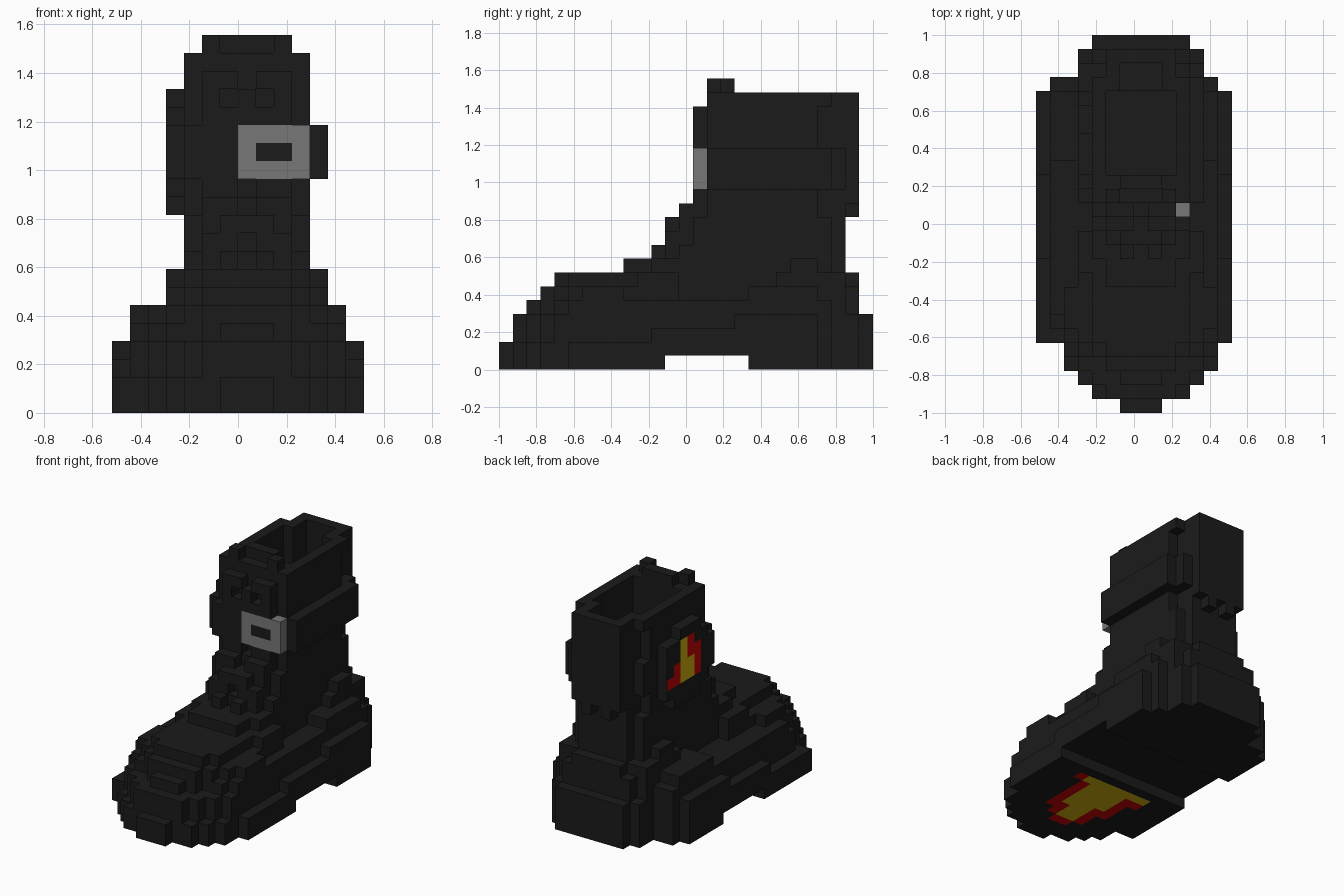
import bpy
import bmesh
from mathutils import Vector

V = 2 / 27                        # edge of one block
ORIGIN = Vector((7, 13.5, 0))     # grid point that becomes the world origin

cube = bpy.data.objects.get("Cube")
if cube:
    bpy.data.objects.remove(cube)


def make_material(name, colour):
    mat = bpy.data.materials.new(name)
    mat.use_nodes = True
    mat.diffuse_color = (*colour, 1)
    mat.node_tree.nodes["Principled BSDF"].inputs["Base Color"].default_value = (*colour, 1)
    return mat


BLACK, GREY, RED, YELLOW = range(4)
materials = [
    make_material("black leather", (0.011, 0.011, 0.011)),
    make_material("grey metal", (0.185, 0.185, 0.185)),
    make_material("flame red", (0.55, 0.001, 0.001)),
    make_material("flame yellow", (0.62, 0.42, 0.004)),
]

cells = {}                        # block position -> part name


def span(x, y, z):
    return [(i, j, k) for i in range(*x) for j in range(*y) for k in range(*z)]


def fill(part, x, y, z):
    for c in span(x, y, z):
        cells[c] = part


def carve(x, y, z):
    for c in span(x, y, z):
        cells.pop(c, None)


# Sole: rounded outline with a raised arch
outline = [((6, 9), (0, 27)), ((4, 11), (1, 27)), ((3, 12), (2, 26)),
           ((2, 13), (3, 24)), ((1, 13), (5, 24)), ((0, 14), (5, 23))]
for x, y in outline:
    fill("sole", x, y, (0, 2))
carve((0, 14), (12, 18), (0, 1))

# Foot: stepped layers narrowing upward
for x, y, top in [
    ((5, 10), (1, 27), 4), ((4, 11), (2, 27), 4), ((3, 12), (3, 26), 4),
    ((2, 13), (4, 24), 4), ((1, 13), (6, 24), 4),
    ((0, 14), (11, 23), 3), ((0, 14), (17, 23), 4),
    ((6, 9), (2, 26), 5), ((5, 10), (3, 26), 5), ((3, 12), (4, 25), 5),
    ((2, 13), (5, 24), 5), ((1, 13), (7, 24), 5),
    ((5, 10), (3, 26), 6), ((4, 11), (4, 26), 6), ((3, 12), (5, 13), 6),
    ((2, 13), (6, 9), 6), ((1, 13), (18, 23), 6),
    ((5, 10), (4, 26), 7), ((4, 11), (5, 25), 7), ((3, 12), (10, 13), 7),
    ((3, 12), (20, 25), 7), ((3, 12), (21, 23), 8),
    ((5, 10), (9, 25), 8), ((4, 11), (11, 24), 8),
]:
    fill("foot", x, y, (2, top))

# Ankle: narrow instep leaning back, wider behind
fill("ankle", (5, 10), (12, 25), (8, 9))
fill("ankle", (5, 10), (13, 25), (9, 11))
fill("ankle", (5, 10), (14, 25), (11, 12))
fill("ankle", (4, 11), (13, 24), (8, 9))
fill("ankle", (4, 11), (14, 24), (9, 11))
fill("ankle", (4, 11), (15, 23), (11, 12))

# Shaft with stepped back corners and a ragged lower back edge
fill("shaft", (4, 11), (15, 23), (12, 20))
fill("shaft", (4, 11), (23, 24), (13, 16))
fill("shaft", (4, 11), (23, 24), (19, 20))
fill("shaft", (5, 10), (23, 26), (12, 20))
for i in (6, 8):
    fill("shaft", (i, i + 1), (25, 26), (11, 12))

# Hollow for the leg
carve((5, 10), (17, 23), (5, 20))
carve((6, 9), (23, 25), (12, 20))

# Tongue with small ears in front
fill("tongue", (5, 10), (15, 17), (12, 20))
fill("tongue", (6, 9), (16, 17), (20, 21))
for i in (5, 9):
    fill("tongue", (i, i + 1), (15, 16), (20, 21))

# Laces: staggered blocks climbing the instep
for x in ((5, 7), (8, 10)):
    fill("laces", x, (12, 13), (9, 10))
    fill("laces", x, (13, 14), (11, 12))
for i in (6, 8):
    fill("laces", (i, i + 1), (11, 12), (8, 9))
fill("laces", (6, 9), (12, 13), (10, 11))
fill("laces", (7, 8), (14, 15), (16, 18))

# Eyelet flaps, each with one hole
for x, hole in (((5, 7), 6), ((8, 10), 8)):
    fill("eyelet_flaps", x, (14, 15), (12, 19))
    carve((hole, hole + 1), (14, 15), (17, 18))

# Strap and buckle
fill("strap", (11, 12), (15, 24), (13, 16))
fill("strap", (10, 11), (24, 25), (13, 16))
fill("strap", (4, 7), (14, 15), (13, 16))
fill("buckle", (7, 11), (14, 15), (13, 16))
fill("strap", (8, 10), (14, 15), (14, 15))

# Raised badge on the outer side
fill("badge", (3, 4), (15, 22), (13, 16))
fill("badge", (3, 4), (16, 22), (12, 17))
fill("badge", (3, 4), (17, 21), (11, 12))
fill("badge", (3, 4), (17, 20), (17, 18))

# Flame emblems, R = red and Y = yellow, base row first
side_flame = ["RRYYR", ".RYYR", "..YRR", "..YR."]
sole_flame = ["YYYYYYYR", "RRYYYYR.", ".RYYYYR.", ".RYYYYR.",
              ".RRYYYR.", "..RYYRR.", "..RYYR..", "...RR..."]
INK = {"R": RED, "Y": YELLOW, ".": BLACK}
LEFTWARD, DOWNWARD = (-1, 0, 0), (0, 0, -1)
painted = {}
for r, row in enumerate(side_flame):
    for c, ink in enumerate(row):
        painted[(3, 21 - c, 13 + r), LEFTWARD] = INK[ink]
for r, row in enumerate(sole_flame):
    for c, ink in enumerate(row):
        painted[(3 + c, 10 - r, 0), DOWNWARD] = INK[ink]


# Turn each part's exposed block sides into one mesh
def build(part):
    bm = bmesh.new()
    verts = {}
    for cell, owner in cells.items():
        if owner != part:
            continue
        for axis in range(3):
            for sign in (-1, 1):
                step = tuple(sign if a == axis else 0 for a in range(3))
                if tuple(p + s for p, s in zip(cell, step)) in cells:
                    continue
                u, w = (axis + 1) % 3, (axis + 2) % 3
                corners = []
                for du, dw in ((0, 0), (1, 0), (1, 1), (0, 1))[::sign]:
                    p = list(cell)
                    p[axis] += sign > 0
                    p[u] += du
                    p[w] += dw
                    key = tuple(p)
                    if key not in verts:
                        verts[key] = bm.verts.new((Vector(key) - ORIGIN) * V)
                    corners.append(verts[key])
                face = bm.faces.new(corners)
                base = GREY if part == "buckle" else BLACK
                face.material_index = painted.get((cell, step), base)
    # Merge coplanar squares of the same colour
    bmesh.ops.dissolve_limit(bm, angle_limit=0.01, verts=bm.verts, edges=bm.edges,
                             delimit={'MATERIAL'})
    mesh = bpy.data.meshes.new(part)
    bm.to_mesh(mesh)
    bm.free()
    for mat in materials:
        mesh.materials.append(mat)
    bpy.context.scene.collection.objects.link(bpy.data.objects.new(part, mesh))


for part in sorted(set(cells.values())):
    build(part)
